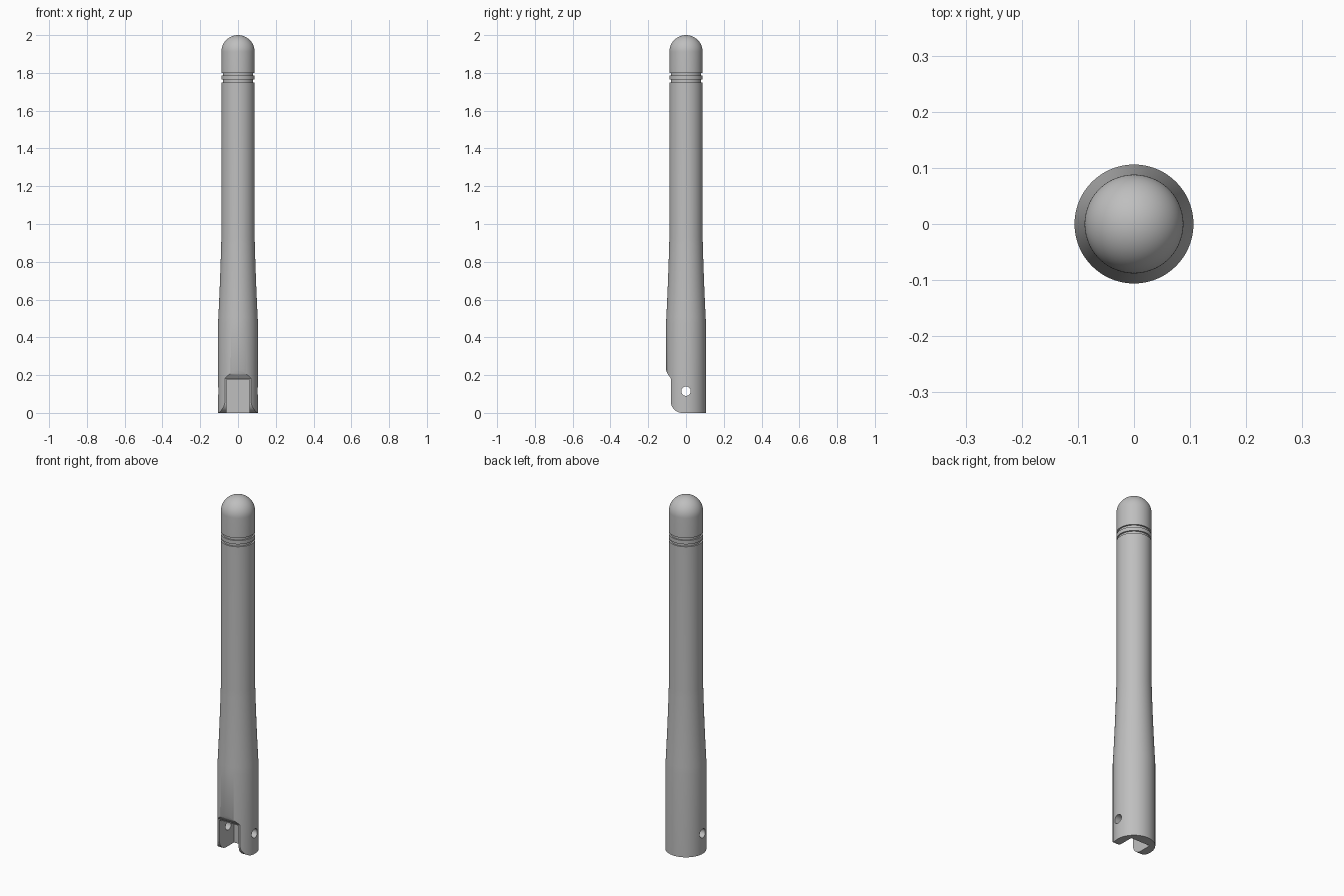
import bpy, bmesh, math

if "Cube" in bpy.data.objects:
    bpy.data.objects.remove(bpy.data.objects["Cube"], do_unlink=True)

grey = bpy.data.materials.new("mid grey")
grey.use_nodes = True
grey.diffuse_color = (0.52, 0.52, 0.52, 1)
grey.node_tree.nodes["Principled BSDF"].inputs["Base Color"].default_value = (0.52, 0.52, 0.52, 1)

BASE, TIP = 0.106, 0.088
SEGMENTS = 96


def make_object(name, bm):
    bmesh.ops.recalc_face_normals(bm, faces=bm.faces)
    mesh = bpy.data.meshes.new(name)
    bm.to_mesh(mesh)
    bm.free()
    mesh.materials.append(grey)
    ob = bpy.data.objects.new(name, mesh)
    bpy.context.collection.objects.link(ob)
    return ob


def lathe(name, profile):
    """Revolve (radius, z) points about z into a closed solid."""
    bm = bmesh.new()
    verts = [bm.verts.new((r, 0, z)) for r, z in profile]
    edges = [bm.edges.new(pair) for pair in zip(verts, verts[1:])]
    bmesh.ops.spin(bm, geom=verts + edges, axis=(0, 0, 1), cent=(0, 0, 0),
                   angle=math.tau, steps=SEGMENTS, use_duplicate=False)
    bmesh.ops.remove_doubles(bm, verts=bm.verts, dist=1e-5)
    return make_object(name, bm)


def extrude_x(name, outline, half):
    """Extrude a (y, z) outline along x."""
    bm = bmesh.new()
    face = bm.faces.new([bm.verts.new((-half, y, z)) for y, z in outline])
    moved = bmesh.ops.extrude_face_region(bm, geom=[face])["geom"]
    bmesh.ops.translate(bm, vec=(2 * half, 0, 0),
                        verts=[v for v in moved if isinstance(v, bmesh.types.BMVert)])
    return make_object(name, bm)


def arc(cy, cz, radius, start, end, steps):
    angles = [math.radians(start + (end - start) * i / steps) for i in range(steps + 1)]
    return [(cy + radius * math.cos(a), cz + radius * math.sin(a)) for a in angles]


# Body profile: straight base, eased taper, two ring grooves, domed tip
profile = [(0, 0), (BASE, 0), (BASE, 0.47)]
for i in range(1, 13):
    t = i / 12
    profile.append((BASE - (BASE - TIP) * (1.35 * t - 0.35 * t * t), 0.47 + 0.46 * t))
for low in (1.75, 1.785):
    high = low + 0.014
    profile += [(TIP, low), (TIP - 0.008, low), (TIP - 0.008, high), (TIP, high)]
profile += arc(0, 2 - TIP, TIP, 0, 90, 20)[:-1] + [(0, 2)]
body = lathe("antenna_body", profile)

# Front relief: flat with a sloped top and a rounded lower corner
relief = [(-0.2, -0.1), (-0.2, 0.23), (-0.107, 0.23), (-0.098, 0.207), (-0.08, 0.182)]
relief += arc(-0.02, 0.06, 0.06, 180, 270, 12) + [(-0.02, -0.1)]

# Slot open to the front and below
slot = [(-0.2, -0.1), (-0.2, 0.176), (0.05, 0.176), (0.05, -0.1)]

cutters = [
    extrude_x("front_relief_cutter", relief, 0.2),
    extrude_x("slot_cutter", slot, 0.06),
    extrude_x("pin_hole_cutter", arc(0, 0.115, 0.025, 0, 350, 35), 0.2),
]

for cutter in cutters:
    mod = body.modifiers.new(cutter.name, "BOOLEAN")
    mod.operation, mod.solver, mod.object = "DIFFERENCE", "EXACT", cutter

bpy.ops.object.select_all(action="DESELECT")
bpy.context.view_layer.objects.active = body
body.select_set(True)
for cutter in cutters:
    bpy.ops.object.modifier_apply(modifier=cutter.name)
    bpy.data.objects.remove(cutter, do_unlink=True)
bpy.ops.object.shade_smooth_by_angle(angle=math.radians(30))
